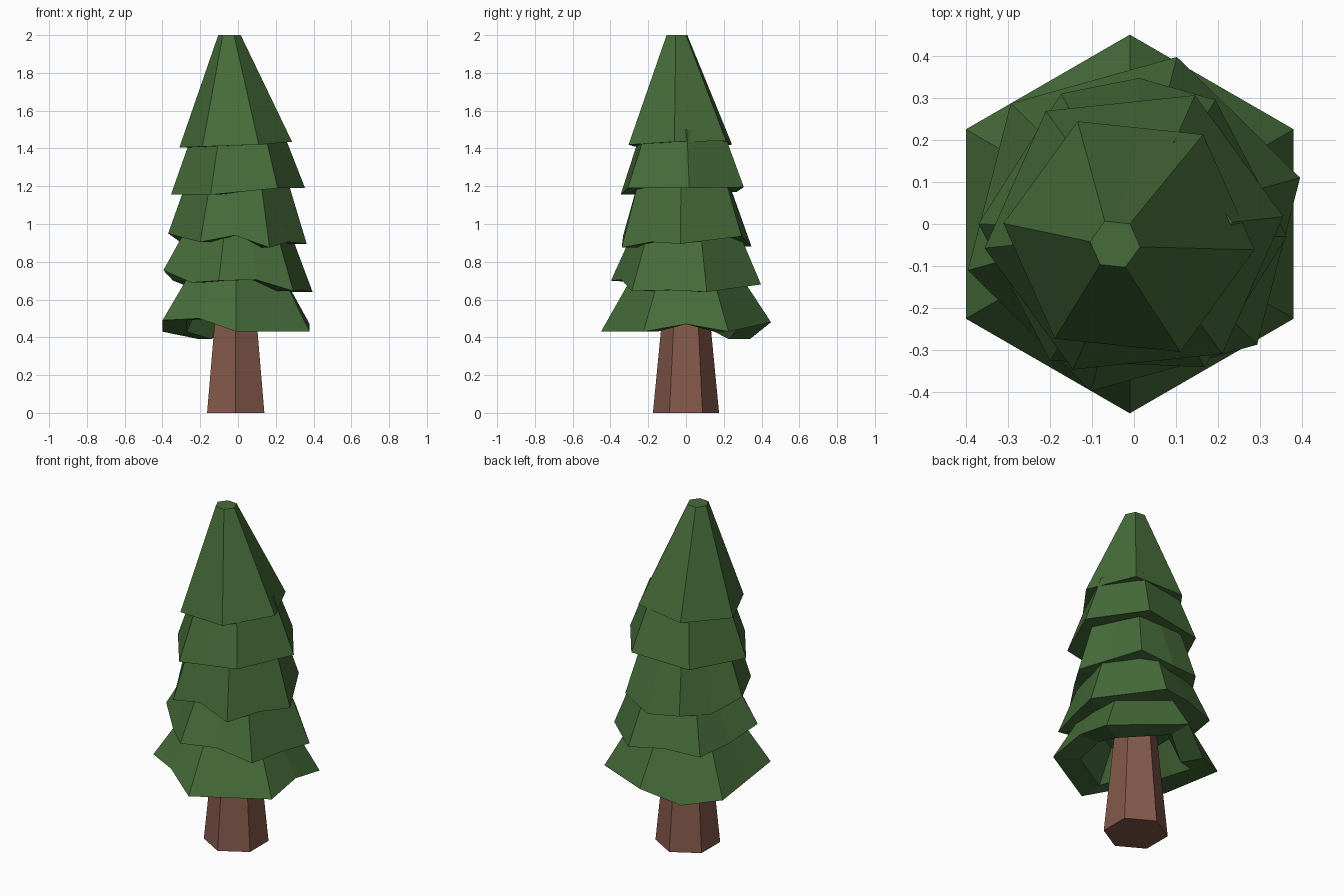
import bpy, bmesh
from math import cos, sin, radians
from mathutils import Vector

cube = bpy.data.objects.get("Cube")
if cube:
    bpy.data.objects.remove(cube, do_unlink=True)


def make_material(name, rgb):
    mat = bpy.data.materials.new(name)
    mat.use_nodes = True
    mat.diffuse_color = (*rgb, 1)
    mat.node_tree.nodes["Principled BSDF"].inputs["Base Color"].default_value = (*rgb, 1)
    return mat


green = make_material("pine green", (0.062, 0.15, 0.042))
brown = make_material("bark brown", (0.23, 0.098, 0.069))


def hexagon(centre, radius, turn, z):
    """Six corners, counter-clockwise."""
    return [Vector((centre[0] + radius * cos(radians(turn + 60 * i)),
                    centre[1] + radius * sin(radians(turn + 60 * i)), z))
            for i in range(6)]


def with_midpoints(ring):
    """Add a point halfway along every side."""
    out = []
    for i, p in enumerate(ring):
        out += [p, (p + ring[(i + 1) % len(ring)]) / 2]
    return out


def loft(name, rings, mat):
    """Bridge a stack of equal rings and close both ends."""
    bm = bmesh.new()
    loops = [[bm.verts.new(p) for p in ring] for ring in rings]
    n = len(loops[0])
    for a, b in zip(loops, loops[1:]):
        for i in range(n):
            j = (i + 1) % n
            bm.faces.new((a[i], a[j], b[j], b[i]))
    bm.faces.new(loops[0][::-1])
    bm.faces.new(loops[-1])
    bmesh.ops.recalc_face_normals(bm, faces=bm.faces)
    mesh = bpy.data.meshes.new(name)
    bm.to_mesh(mesh)
    bm.free()
    mesh.materials.append(mat)
    obj = bpy.data.objects.new(name, mesh)
    bpy.context.collection.objects.link(obj)
    return obj


def branch_tier(name, centre, radius, turn, heights, top_centre, top_radius, top_z, bulge=()):
    """Skirt with an uneven rim, a flat underside lip and a hollow inside."""
    rim = with_midpoints(hexagon(centre, radius, turn, 0))
    middle = Vector((*centre, 0))
    for i in bulge:
        rim[i] = middle + (rim[i] - middle) * 1.14
    for p, z in zip(rim, heights):
        p.z = z
    lip = [Vector((*(middle + (p - middle) * 0.67).xy, p.z)) for p in rim]
    roof = with_midpoints(hexagon(centre, radius * 0.45, turn, max(heights) + 0.12))
    crown = with_midpoints(hexagon(top_centre, top_radius, turn, top_z))
    return loft(name, [roof, lip, rim, crown], green)


def smooth_rim(corners):
    """Heights for straight rim sides, from the six corner heights."""
    return [p.z for p in with_midpoints([Vector((0, 0, z)) for z in corners])]


# Trunk
loft("trunk", [hexagon((-0.012, 0), 0.175, 30, 0),
               hexagon((-0.012, 0), 0.115, 30, 0.62)], brown)

# Branch tiers, lowest first; rim heights alternate corner and midpoint
branch_tier("branch_tier_lowest", (-0.01, 0), 0.45, 30,
            [.43, .455, .48, .39, .43, .46, .49, .5, .43, .43, .43, .47],
            (-0.01, 0), 0.24, 0.8)
branch_tier("branch_tier_low", (0, 0), 0.41, 15.6,
            [.64, .66, .68, .7, .68, .7, .755, .69, .70, .705, .645, .65],
            (0, 0), 0.27, 1.0)
branch_tier("branch_tier_middle", (-0.003, -0.015), 0.367, -2.4,
            [.895, .915, .935, .88, .9, .88, .95, .925, .905, .94, .875, .905],
            (-0.003, -0.015), 0.26, 1.25, bulge=[3])
branch_tier("branch_tier_high", (0, -0.02), 0.357, 6,
            smooth_rim([1.19, 1.195, 1.17, 1.155, 1.155, 1.19]),
            (0, -0.02), 0.235, 1.5)
branch_tier("branch_tier_top", (-0.012, -0.03), 0.3, -6,
            smooth_rim([1.435, 1.44, 1.42, 1.405, 1.41, 1.42]),
            (-0.045, -0.048), 0.06, 2.0)
